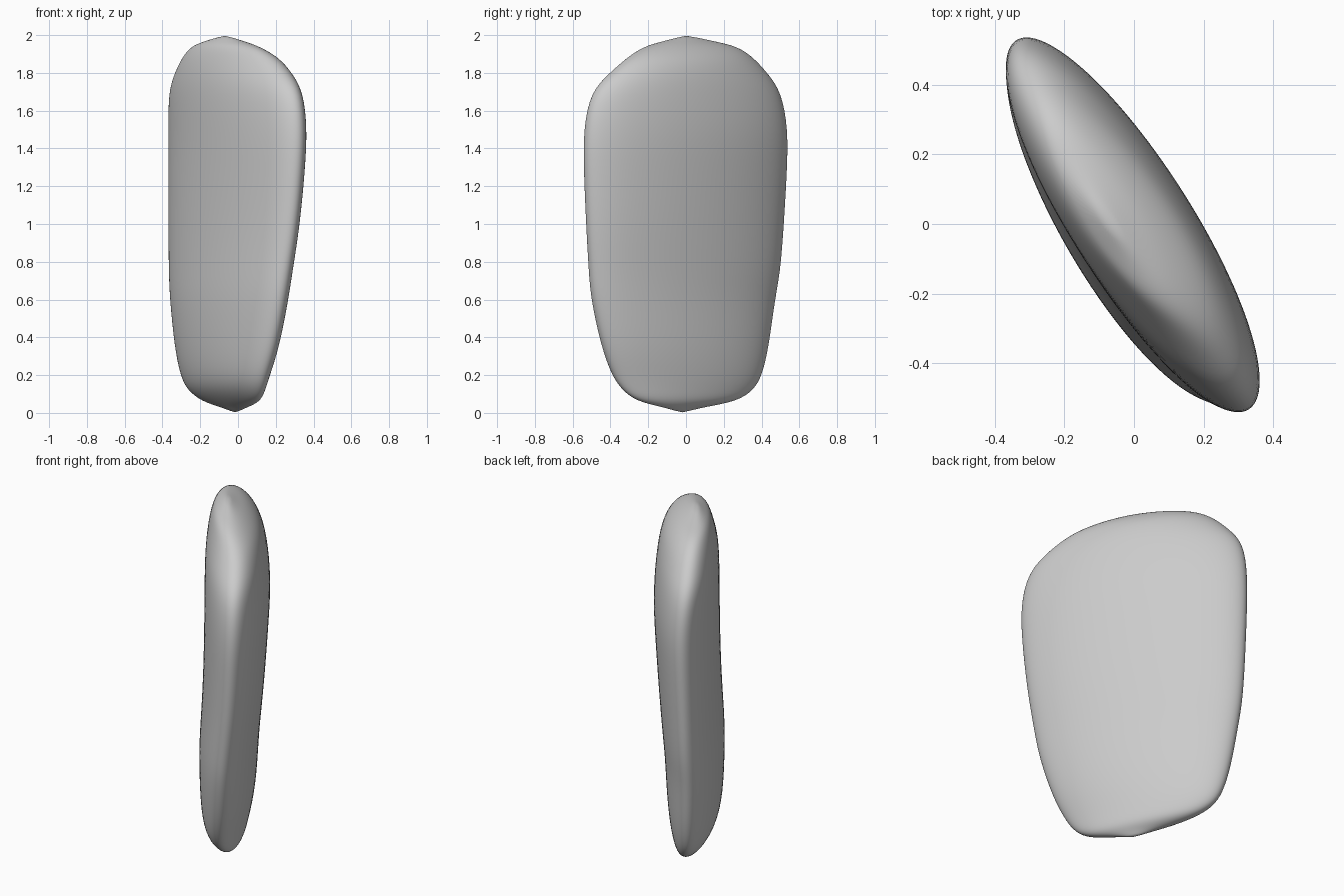
import bpy, bmesh, math

if "Cube" in bpy.data.objects:
    bpy.data.objects.remove(bpy.data.objects["Cube"])

SEG = 40
# Level sections: z, x min, x max, y min, y max, half thickness
SECTIONS = [
    (0.03, -0.09, 0.05, -0.12, 0.09, 0.03),
    (0.06, -0.19, 0.12, -0.26, 0.27, 0.065),
    (0.12, -0.27, 0.145, -0.34, 0.36, 0.10),
    (0.20, -0.307, 0.17, -0.395, 0.405, 0.125),
    (0.35, -0.337, 0.22, -0.45, 0.44, 0.145),
    (0.60, -0.362, 0.268, -0.505, 0.472, 0.155),
    (0.75, -0.368, 0.29, -0.517, 0.502, 0.158),
    (1.00, -0.37, 0.33, -0.531, 0.52, 0.163),
    (1.30, -0.37, 0.357, -0.544, 0.538, 0.17),
    (1.50, -0.37, 0.368, -0.545, 0.542, 0.175),
    (1.70, -0.37, 0.348, -0.508, 0.508, 0.167),
    (1.80, -0.336, 0.287, -0.405, 0.432, 0.152),
    (1.88, -0.298, 0.22, -0.315, 0.36, 0.13),
    (1.94, -0.25, 0.115, -0.225, 0.275, 0.09),
    (1.965, -0.185, 0.04, -0.13, 0.16, 0.055),
]


def tilted_ellipse(x0, x1, y0, y1, b):
    """Diagonal ellipse filling the given box, with half thickness b."""
    cx, cy = (x0 + x1) / 2, (y0 + y1) / 2
    xx, yy = ((x1 - x0) / 2) ** 2, ((y1 - y0) / 2) ** 2
    xy = -math.sqrt(max(0, xx * yy - (xx + yy - b * b) * b * b))
    r = math.sqrt(yy)
    s = math.sqrt(max(1e-6, xx - xy * xy / yy))
    # start the points at the end of the long axis so the mesh is symmetric
    ang = 0.5 * math.atan2(2 * xy, xx - yy)
    a = math.sqrt(xx + yy - b * b)
    for i in range(SEG):
        t = 2 * math.pi * i / SEG
        u, v = a * math.cos(t), b * math.sin(t)
        yield (cx + u * math.cos(ang) - v * math.sin(ang),
               cy + u * math.sin(ang) + v * math.cos(ang))


# Loft the slab through the sections
bm = bmesh.new()
rings = [[bm.verts.new((x, y, z)) for x, y in tilted_ellipse(*box)]
         for z, *box in SECTIONS]
for lo, hi in zip(rings, rings[1:]):
    for i in range(SEG):
        j = (i + 1) % SEG
        bm.faces.new((lo[i], lo[j], hi[j], hi[i]))

# Small pointed tips at both ends
for ring, tip in ((rings[0], (-0.015, -0.02, 0)), (rings[-1], (-0.07, 0, 2))):
    pole = bm.verts.new(tip)
    for i in range(SEG):
        bm.faces.new((ring[i], ring[(i + 1) % SEG], pole))
bmesh.ops.recalc_face_normals(bm, faces=bm.faces)
for f in bm.faces:
    f.smooth = True

mesh = bpy.data.meshes.new("stone_slab")
bm.to_mesh(mesh)
bm.free()
slab = bpy.data.objects.new("stone_slab", mesh)
bpy.context.collection.objects.link(slab)
sub = slab.modifiers.new("smooth", 'SUBSURF')
sub.levels = sub.render_levels = 2
